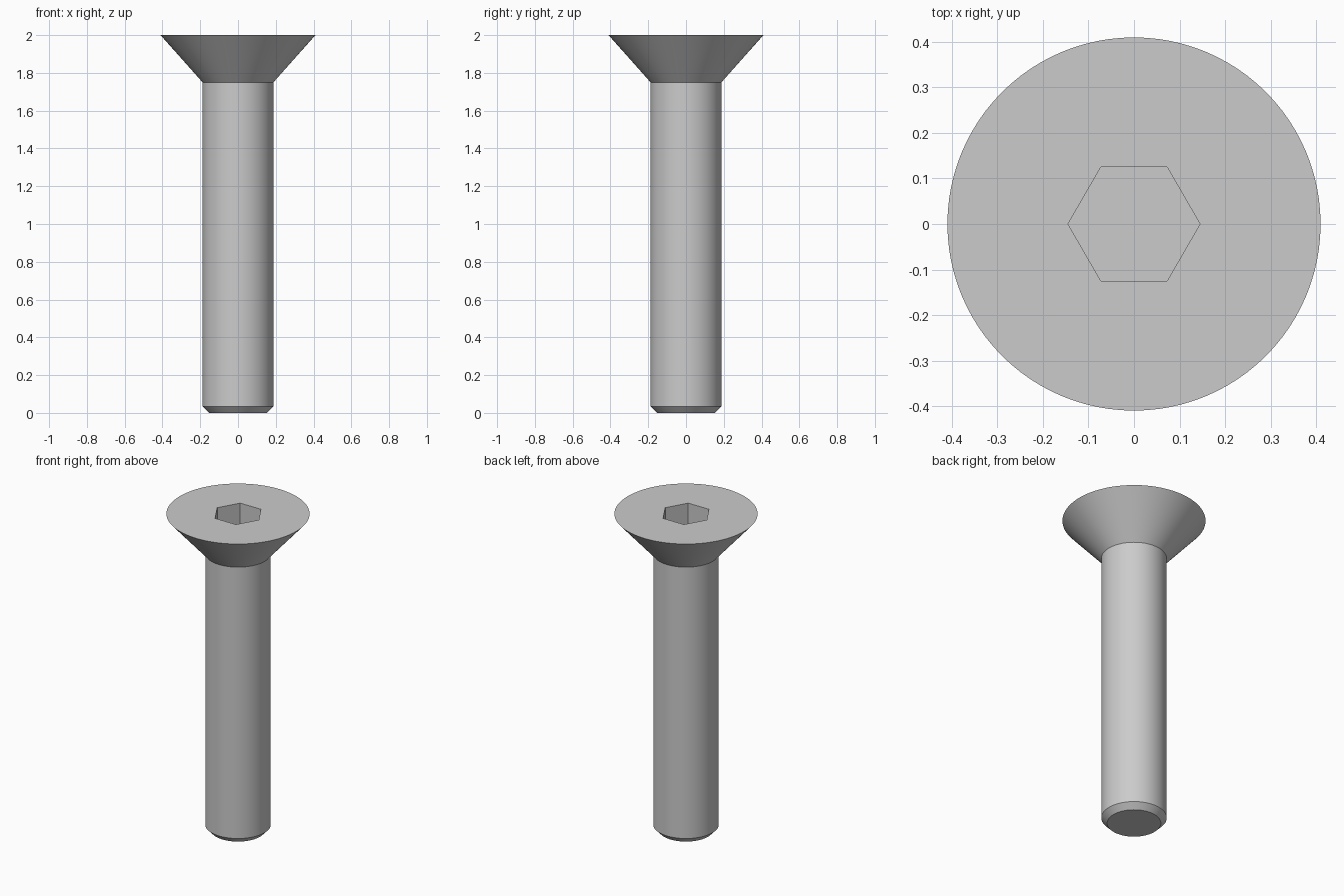
import bpy
import bmesh
import math

cube = bpy.data.objects.get("Cube")
if cube:
    bpy.data.objects.remove(cube, do_unlink=True)

SIDES = 96
HEAD_R, SHAFT_R, TIP_R = 0.41, 0.1875, 0.154
TOP, NECK, CHAMFER = 2.0, 1.75, 0.035
SOCKET_R, SOCKET_DEPTH = 0.145, 0.15

steel = bpy.data.materials.new("steel_grey")
steel.use_nodes = True
colour = (0.6, 0.6, 0.6, 1.0)
steel.diffuse_color = colour
steel.node_tree.nodes["Principled BSDF"].inputs["Base Color"].default_value = colour


def ring(bm, radius, z, sides):
    """Closed loop of vertices around the z axis."""
    step = math.tau / sides
    return [bm.verts.new((radius * math.cos(i * step), radius * math.sin(i * step), z))
            for i in range(sides)]


def skin(bm, lower, upper):
    """Quads between two rings of equal length."""
    n = len(lower)
    for i in range(n):
        j = (i + 1) % n
        bm.faces.new((lower[i], lower[j], upper[j], upper[i]))


def loop_edges(bm, verts):
    return [bm.edges.get((v, verts[i - 1])) for i, v in enumerate(verts)]


bm = bmesh.new()

# Chamfered tip, shank and conical head
profile = [(TIP_R, 0), (SHAFT_R, CHAMFER), (SHAFT_R, NECK), (HEAD_R, TOP)]
rings = [ring(bm, r, z, SIDES) for r, z in profile]
for lower, upper in zip(rings, rings[1:]):
    skin(bm, lower, upper)
bm.faces.new(list(reversed(rings[0])))

# Hexagonal socket with a flat floor
rim = ring(bm, SOCKET_R, TOP, 6)
floor = ring(bm, SOCKET_R, TOP - SOCKET_DEPTH, 6)
skin(bm, rim, floor)
bm.faces.new(floor)

# Flat top face around the socket
bmesh.ops.triangle_fill(bm, edges=loop_edges(bm, rings[-1]) + loop_edges(bm, rim),
                        use_beauty=True, normal=(0, 0, 1))
bmesh.ops.recalc_face_normals(bm, faces=bm.faces)

mesh = bpy.data.meshes.new("countersunk_screw")
bm.to_mesh(mesh)
bm.free()
mesh.materials.append(steel)
screw = bpy.data.objects.new("countersunk_screw", mesh)
bpy.context.collection.objects.link(screw)

bpy.ops.object.select_all(action="DESELECT")
screw.select_set(True)
bpy.context.view_layer.objects.active = screw
bpy.ops.object.shade_smooth_by_angle(angle=math.radians(25))
